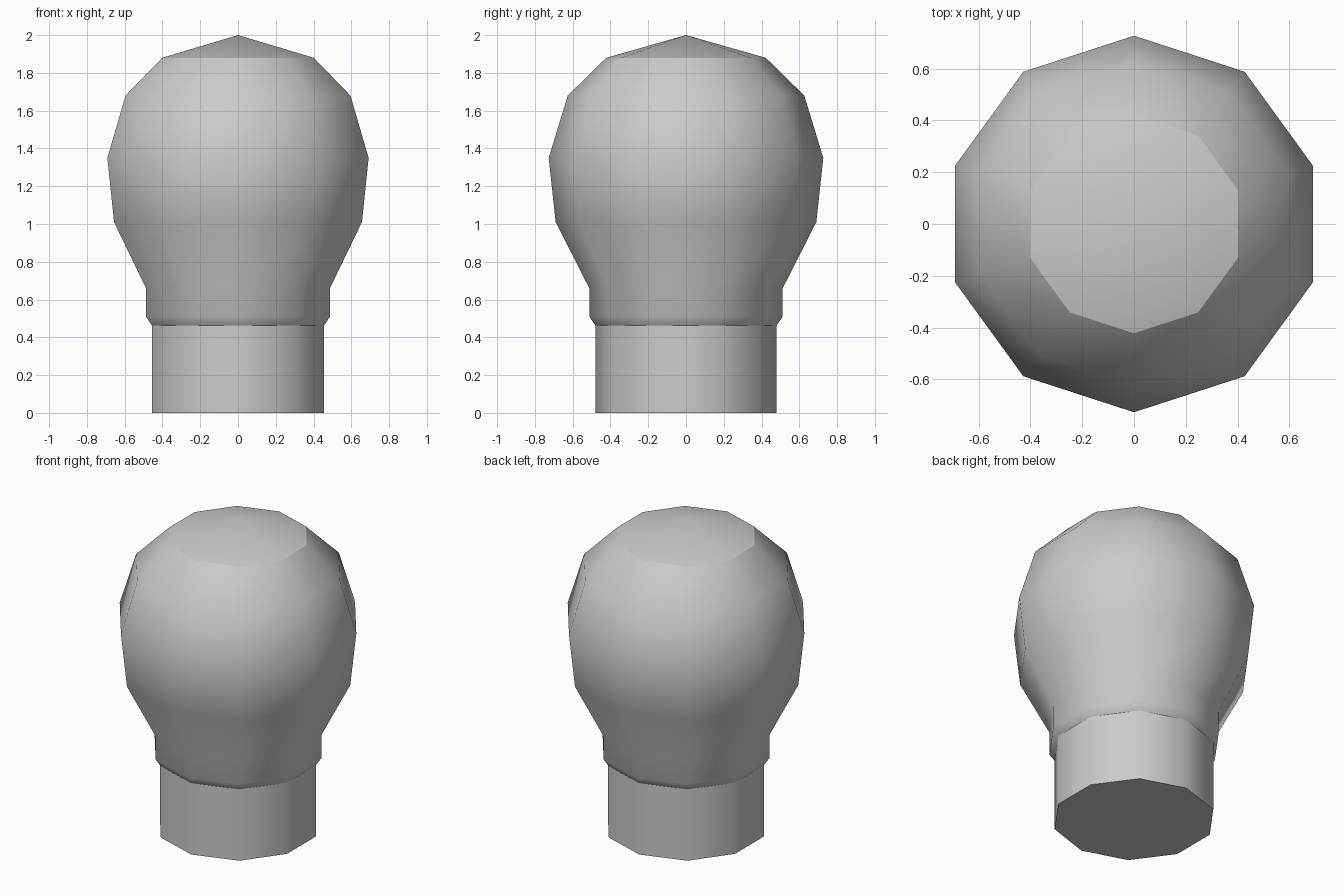
import bpy, bmesh, math

if "Cube" in bpy.data.objects:
    bpy.data.objects.remove(bpy.data.objects["Cube"])

SIDES = 10
# Bulb outline: (radius, height) from base to shoulder of the crown
PROFILE = [(0.48, 0), (0.48, 0.463), (0.512, 0.51), (0.512, 0.66), (0.69, 1.01),
           (0.727, 1.35), (0.626, 1.68), (0.422, 1.88)]
SHARP_RINGS = (0, 1, len(PROFILE) - 1)

bm = bmesh.new()


def ring(radius, z):
    """Ten-sided ring with a corner on the y axis."""
    angles = [math.pi / 2 + i * math.tau / SIDES for i in range(SIDES)]
    return [bm.verts.new((radius * math.cos(a), radius * math.sin(a), z)) for a in angles]


# Socket neck and glass walls
rings = [ring(r, z) for r, z in PROFILE]
for low, high in zip(rings, rings[1:]):
    for i in range(SIDES):
        j = (i + 1) % SIDES
        bm.faces.new((low[i], low[j], high[j], high[i]))

# Flat bottom and shallow pointed crown
bm.faces.new(rings[0][::-1])
apex = bm.verts.new((0, 0, 2))
for i in range(SIDES):
    bm.faces.new((rings[-1][i], rings[-1][(i + 1) % SIDES], apex))

# Smooth shading, with creases at the bottom, the neck and the crown
for face in bm.faces:
    face.smooth = True
for k in SHARP_RINGS:
    for i in range(SIDES):
        bm.edges.get((rings[k][i], rings[k][(i + 1) % SIDES])).smooth = False

mesh = bpy.data.meshes.new("light_bulb")
bm.to_mesh(mesh)
bm.free()
bpy.context.collection.objects.link(bpy.data.objects.new("light_bulb", mesh))
